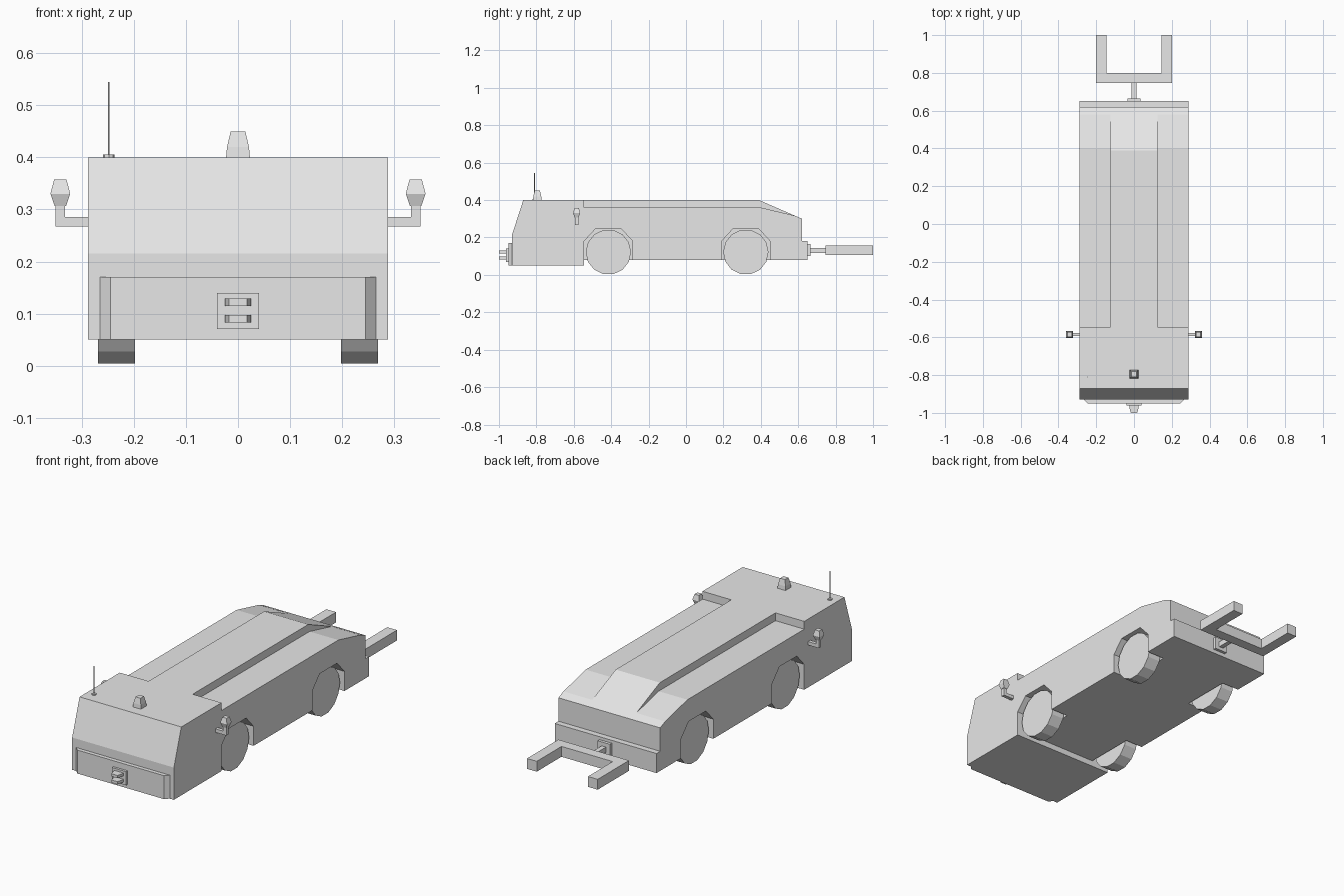
import bpy
import bmesh
from math import pi, sqrt
from mathutils import Matrix, Vector

if "Cube" in bpy.data.objects:
    bpy.data.objects.remove(bpy.data.objects["Cube"], do_unlink=True)

GREY = (0.8, 0.8, 0.8, 1)
paint = bpy.data.materials.new("plain_grey")
paint.use_nodes = True
paint.diffuse_color = GREY
paint.node_tree.nodes["Principled BSDF"].inputs["Base Color"].default_value = GREY


def finish(name, bm):
    bmesh.ops.recalc_face_normals(bm, faces=bm.faces)
    mesh = bpy.data.meshes.new(name)
    bm.to_mesh(mesh)
    bm.free()
    mesh.materials.append(paint)
    ob = bpy.data.objects.new(name, mesh)
    bpy.context.collection.objects.link(ob)
    return ob


def prism(name, points, lo, hi, axis="x"):
    """Extrude a (y, z) profile along x, or an (x, y) outline along z."""
    bm = bmesh.new()
    place = (lambda p, t: (t, *p)) if axis == "x" else (lambda p, t: (*p, t))
    face = bm.faces.new([bm.verts.new(place(p, lo)) for p in points])
    top = bmesh.ops.extrude_face_region(bm, geom=[face])["geom"]
    shift = Vector(place((0, 0), hi - lo))
    bmesh.ops.translate(bm, vec=shift, verts=[v for v in top if isinstance(v, bmesh.types.BMVert)])
    return finish(name, bm)


def box(name, x, y, z):
    return prism(name, [(x[0], y[0]), (x[1], y[0]), (x[1], y[1]), (x[0], y[1])], *z, axis="z")


def cylinder(name, centre, radius, depth, sides, axis="z"):
    bm = bmesh.new()
    turn = Matrix.Rotation(pi / 2, 4, "Y") if axis == "x" else Matrix()
    bmesh.ops.create_cone(bm, cap_ends=True, segments=sides, radius1=radius, radius2=radius,
                          depth=depth, matrix=Matrix.Translation(centre) @ turn)
    return finish(name, bm)


def square_lamp(name, x, y, rings):
    """Stack of square rings given as (z, half width)."""
    bm = bmesh.new()
    for (z0, h0), (z1, h1) in zip(rings, rings[1:]):
        bmesh.ops.create_cone(bm, cap_ends=False, segments=4, radius1=h0 * sqrt(2), radius2=h1 * sqrt(2),
                              depth=z1 - z0, matrix=Matrix.Translation((x, y, (z0 + z1) / 2))
                              @ Matrix.Rotation(pi / 4, 4, "Z"))
    bmesh.ops.remove_doubles(bm, verts=bm.verts, dist=0.0005)
    bmesh.ops.holes_fill(bm, edges=bm.edges)
    return finish(name, bm)


def cut(target, cutter):
    mod = target.modifiers.new("cut", "BOOLEAN")
    mod.operation = "DIFFERENCE"
    mod.solver = "EXACT"
    mod.object = cutter
    cutter.hide_render = True
    bpy.context.view_layer.objects.active = target
    bpy.ops.object.modifier_apply(modifier=mod.name)
    bpy.data.objects.remove(cutter, do_unlink=True)


W = 0.288
AXLES = {"front": -0.415, "rear": 0.32}

# Hull with sloped nose and tail
body = prism("body", [(-0.93, 0.05), (-0.93, 0.215), (-0.87, 0.4), (0.39, 0.4), (0.62, 0.3),
                      (0.62, 0.18), (0.65, 0.18), (0.65, 0.08), (-0.545, 0.08), (-0.545, 0.05)], -W, W)

for side, s in (("left", 1), ("right", -1)):
    # Lowered side decks beside the raised spine
    deck = [(-0.545, 0.36), (0.4, 0.36), (0.58, 0.317), (0.58, 0.5), (-0.545, 0.5)]
    cut(body, prism("deck_cutter", deck, *sorted((s * 0.125, s * 0.4))))
    for end, y in AXLES.items():
        # Angular wheel arch and its wheel
        arch = [(-0.13, -0.1), (-0.13, 0.18), (-0.07, 0.245), (0.07, 0.245), (0.13, 0.18), (0.13, -0.1)]
        cut(body, prism("arch_cutter", [(y + a, z) for a, z in arch], *sorted((s * 0.19, s * 0.4))))
        cylinder(f"{end}_{side}_wheel", (s * 0.233, y, 0.122), 0.121, 0.071, 14, "x")

    # Side lamp on a bent arm
    arm = prism(f"{side}_lamp_arm", [(-0.594, 0.267), (-0.576, 0.267), (-0.576, 0.285), (-0.594, 0.285)],
                *sorted((s * (W - 0.01), s * 0.35)))
    box(f"{side}_lamp_post", sorted((s * 0.332, s * 0.35)), (-0.594, -0.576), (0.285, 0.308))
    square_lamp(f"{side}_lamp", s * 0.341, -0.585, [(0.307, 0.011), (0.33, 0.019), (0.357, 0.012)])

# Front bumper with chamfered ends and tow coupling
prism("front_bumper", [(-0.265, -0.925), (-0.265, -0.93), (-0.245, -0.95), (0.245, -0.95),
                       (0.265, -0.93), (0.265, -0.925)], 0.05, 0.17, "z")
box("coupling_plate", (-0.04, 0.04), (-0.962, -0.949), (0.07, 0.14))
for name, z in (("lower", 0.083), ("upper", 0.115)):
    prism(f"{name}_coupling_jaw", [(-0.025, -0.96), (-0.025, -0.97), (-0.017, -1), (0.017, -1),
                                   (0.025, -0.97), (0.025, -0.96)], z, z + 0.014, "z")

# Rear tow fork
box("tow_plate", (-0.035, 0.035), (0.649, 0.665), (0.1, 0.165))
box("tow_tongue", (-0.012, 0.012), (0.66, 0.75), (0.117, 0.145))
prism("tow_fork", [(-0.2, 0.747), (0.2, 0.747), (0.2, 1), (0.145, 1), (0.145, 0.8),
                   (-0.145, 0.8), (-0.145, 1), (-0.2, 1)], 0.105, 0.158, "z")

# Roof beacon and antenna
square_lamp("beacon", 0, -0.795, [(0.399, 0.023), (0.42, 0.021), (0.45, 0.014)])
cylinder("antenna_base", (-0.248, -0.81, 0.402), 0.011, 0.006, 8)
cylinder("antenna", (-0.248, -0.81, 0.472), 0.002, 0.146, 6)
